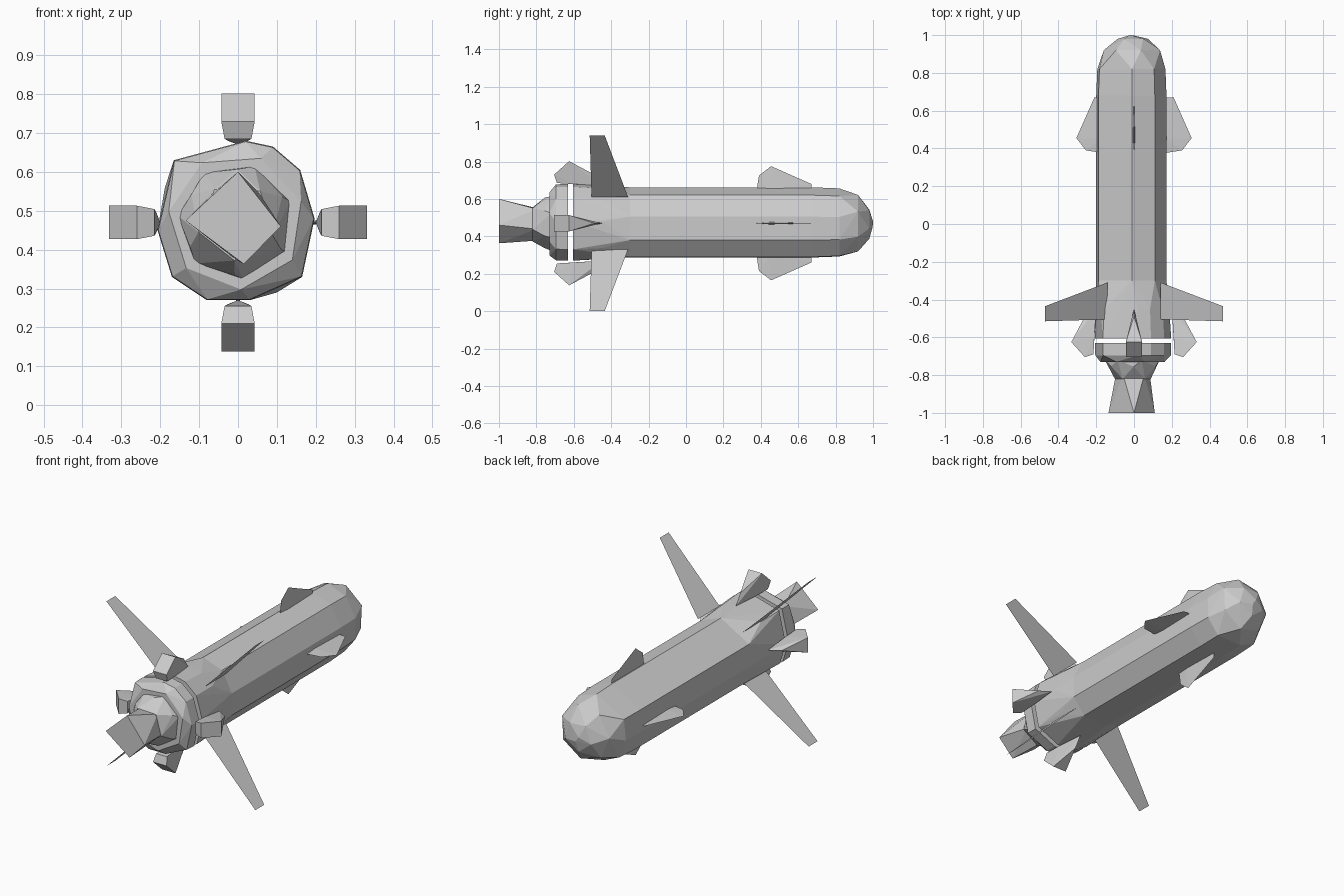
import bpy, bmesh, math
from mathutils import Vector, Matrix

cube = bpy.data.objects.get("Cube")
if cube:
    bpy.data.objects.remove(cube)

AXIS = Vector((0, 0, 0.47))      # centre line, running along y

grey = bpy.data.materials.new("light_grey")
grey.use_nodes = True
COLOUR = (0.6, 0.6, 0.6, 1)
grey.diffuse_color = COLOUR
grey.node_tree.nodes["Principled BSDF"].inputs["Base Color"].default_value = COLOUR


def finish(name, bm):
    mesh = bpy.data.meshes.new(name)
    bm.to_mesh(mesh)
    bm.free()
    mesh.materials.append(grey)
    obj = bpy.data.objects.new(name, mesh)
    bpy.context.collection.objects.link(obj)
    return obj


def hull(name, points):
    """Faceted convex solid around the points."""
    bm = bmesh.new()
    for p in points:
        bm.verts.new(p)
    res = bmesh.ops.convex_hull(bm, input=bm.verts)
    loose = {g for g in res["geom_interior"] + res["geom_unused"]
             if isinstance(g, bmesh.types.BMVert)}
    bmesh.ops.delete(bm, geom=list(loose), context='VERTS')
    bmesh.ops.dissolve_limit(bm, angle_limit=math.radians(1),
                             verts=bm.verts, edges=bm.edges)
    bmesh.ops.recalc_face_normals(bm, faces=bm.faces)
    return finish(name, bm)


def ring(section, y, scale=1.0, cx=-0.01, cz=0.47):
    """Scaled copy of an (x, z) section at a station y."""
    return [Vector((cx + (x - cx) * scale, y, cz + (z - cz) * scale))
            for x, z in section]


def circle(n, r, y, turn=0.0, cx=-0.005, cz=0.472):
    return [Vector((cx + r * math.cos(a), y, cz + r * math.sin(a)))
            for a in (turn + math.tau * i / n for i in range(n))]


def around(points, angle):
    """Turn points given as (sideways, y, outward) about the centre line."""
    rot = Matrix.Rotation(angle, 3, 'Y')
    return [AXIS + rot @ Vector(p) for p in points]


# Uneven eight-sided hull section and the rounder tail section
BODY = [(-0.01, 0.662), (0.11, 0.62), (0.172, 0.505), (0.172, 0.38),
        (0.1, 0.29), (-0.06, 0.287), (-0.16, 0.33), (-0.2, 0.44), (-0.188, 0.56)]
TAIL = [(0.02, 0.68), (0.09, 0.665), (0.16, 0.605), (0.197, 0.48), (0.165, 0.33),
        (0.03, 0.27), (-0.08, 0.27), (-0.17, 0.33), (-0.207, 0.45), (-0.165, 0.63)]

hull("main_body", ring(BODY, -0.3) + ring(BODY, 0.68))
hull("tail_section", ring(BODY, -0.3) + ring(TAIL, -0.45, 0.95) + ring(TAIL, -0.605))

# Blunt faceted nose
hull("nose", ring(BODY, 0.68) + ring(BODY, 0.82, 0.97)
     + circle(7, 0.155, 0.92, 0.4) + circle(5, 0.085, 0.98, 0.9)
     + [Vector((-0.02, 1.0, 0.48)), Vector((0.0, 0.998, 0.45))])

# Rear ring, behind a narrow open gap
hull("rear_ring", ring(TAIL, -0.63) + ring(TAIL, -0.695, 0.99)
     + circle(7, 0.175, -0.73, 0.3))

# Collar tapering to the nozzle
hull("nozzle_collar", circle(7, 0.15, -0.72, 0.35) + circle(6, 0.135, -0.755, 0.5)
     + circle(5, 0.1, -0.82, 0.9))
MOUTH = [(0.0, 0.6), (0.11, 0.46), (0.015, 0.363), (-0.135, 0.475)]
hull("nozzle", ring(MOUTH, -1.0) + circle(5, 0.095, -0.8, 0.9))

# Thin diagonal wings
for i, name in enumerate(("upper_left", "lower_left", "lower_right", "upper_right")):
    wing = [(0, -0.31, 0.2), (0, -0.435, 0.665), (0, -0.515, 0.665), (0, -0.505, 0.2)]
    bm = bmesh.new()
    bm.faces.new([bm.verts.new(p) for p in around(wing, math.radians(45 + 90 * i))])
    finish(name + "_wing", bm)

# Upright and sideways fins: slim ones near the nose, thick wedges at the tail
for i, name in enumerate(("top", "left", "bottom", "right")):
    angle = math.radians(90 * i)
    slim = [(0, 0.67, 0.16), (0, 0.67, 0.21), (0, 0.455, 0.305),
            (0, 0.39, 0.255), (0, 0.375, 0.16)]
    slim += [(s, 0.45, 0.17) for s in (-0.006, 0.006)]
    hull(name + "_nose_fin", around(slim, angle))
    wedge = [(0, -0.45, 0.2), (0, -0.49, 0.26)]
    for s in (-0.043, 0.043):
        wedge += [(s, -0.625, 0.332), (s, -0.705, 0.26),
                  (s * 0.8, -0.69, 0.215), (s * 0.6, -0.6, 0.21)]
    hull(name + "_tail_fin", around(wedge, angle))
